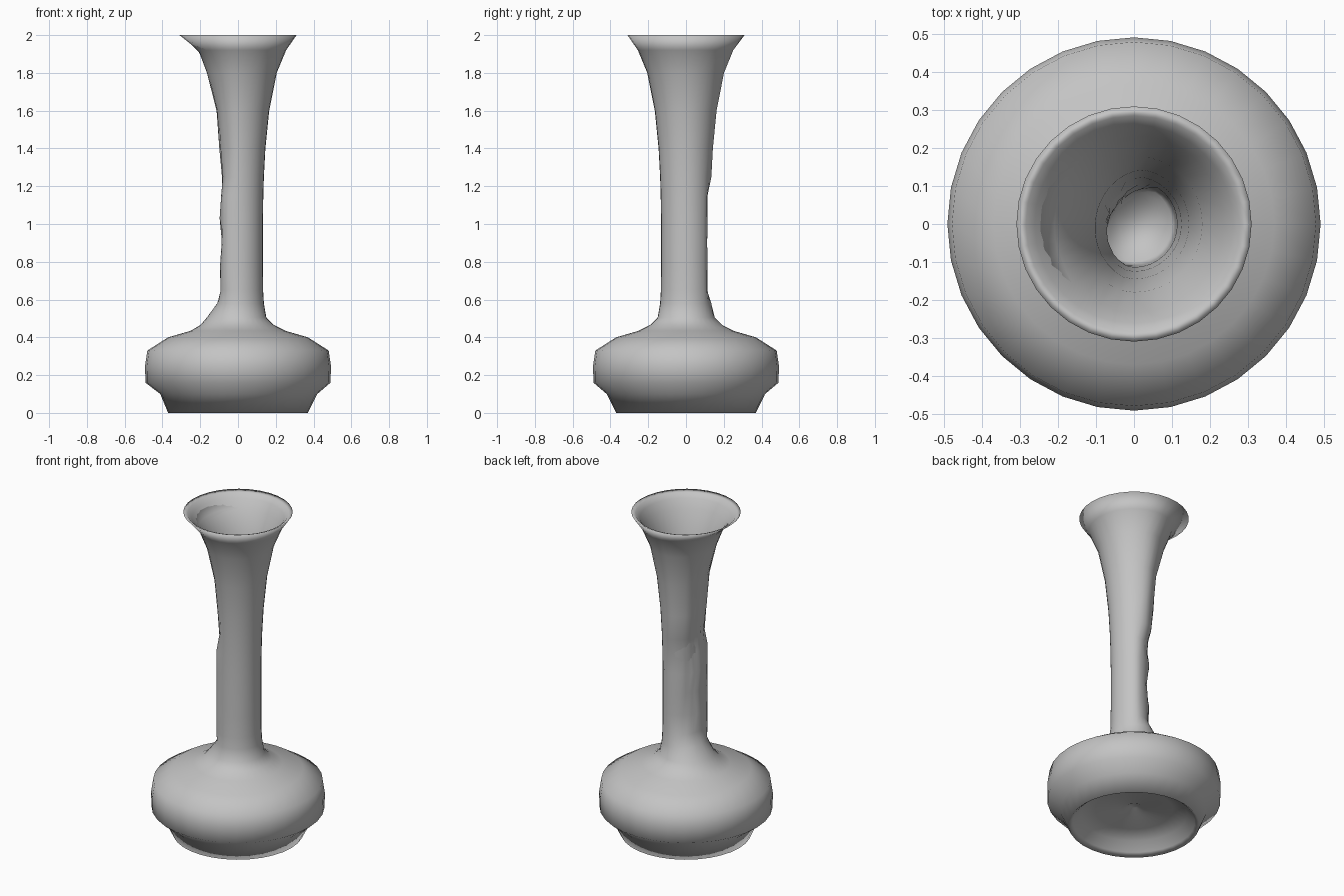
import bpy
import bmesh
import math
import random

random.seed(4)
SIDES = 32

cube = bpy.data.objects.get("Cube")
if cube:
    bpy.data.objects.remove(cube)

clay = bpy.data.materials.new("grey clay")
clay.use_nodes = True
clay.diffuse_color = (0.55, 0.55, 0.55, 1)
clay.node_tree.nodes["Principled BSDF"].inputs["Base Color"].default_value = clay.diffuse_color

# Each ring: radius, height, dent depth on one flank
underside = [(0.02, 0.125, 0), (0.06, 0.105, 0), (0.22, 0.10, 0), (0.30, 0.07, 0), (0.345, 0.02, 0)]
body = [(0.37, 0, 0), (0.42, 0.1, 0.02), (0.49, 0.16, 0), (0.492, 0.25, 0), (0.48, 0.33, 0),
        (0.37, 0.4, 0), (0.25, 0.435, 0), (0.19, 0.465, -0.05), (0.15, 0.505, -0.1)]
neck = [(0.137, 0.58, 0.2), (0.133, 0.65, 0.42), (0.132, 0.77, 0.38), (0.132, 0.9, 0.5),
        (0.132, 1.03, 0.37), (0.134, 1.15, 0.5), (0.137, 1.25, 0.42), (0.145, 1.4, 0.33),
        (0.165, 1.6, 0.33), (0.205, 1.8, 0.2), (0.255, 1.92, 0.18)]
rim = [(0.31, 2, 0), (0.285, 1.99, 0), (0.262, 1.965, 0)]
bore = [(0.235, 1.91, 0.12), (0.18, 1.8, 0.16), (0.145, 1.6, 0.3),
        (0.125, 1.4, 0.3), (0.114, 1.22, 0.38), (0.11, 1, 0.4), (0.1, 0.75, 0.4)]


def add_ring(bm, radius, height, dent):
    """One ring, pushed in on the worn flank, which turns backward mid-neck."""
    ring = []
    dent_angle = math.radians(148 if 0.6 < height < 1.2 else 172)
    for i in range(SIDES):
        a = 2 * math.pi * i / SIDES
        flank = max(0, math.cos(a - dent_angle))
        wear = random.uniform(-0.03, 0.03) if dent > 0.3 else 0
        r = radius * (1 - (dent + wear) * flank)
        ring.append(bm.verts.new((r * math.cos(a), r * math.sin(a), height)))
    return ring


# Continuous skin from the hollow foot, over the rim and down the bore
bm = bmesh.new()
rings = [add_ring(bm, *row) for row in underside + body + neck + rim + bore]
for low, high in zip(rings, rings[1:]):
    for i in range(SIDES):
        j = (i + 1) % SIDES
        bm.faces.new((low[i], low[j], high[j], high[i]))
bm.faces.new(list(reversed(rings[0])))
bm.faces.new(rings[-1])
bmesh.ops.recalc_face_normals(bm, faces=bm.faces)

# Smooth everywhere, including over the lip and foot
for face in bm.faces:
    face.smooth = True
mesh = bpy.data.meshes.new("vase")
bm.to_mesh(mesh)
bm.free()
mesh.materials.append(clay)

vase = bpy.data.objects.new("vase", mesh)
bpy.context.collection.objects.link(vase)
